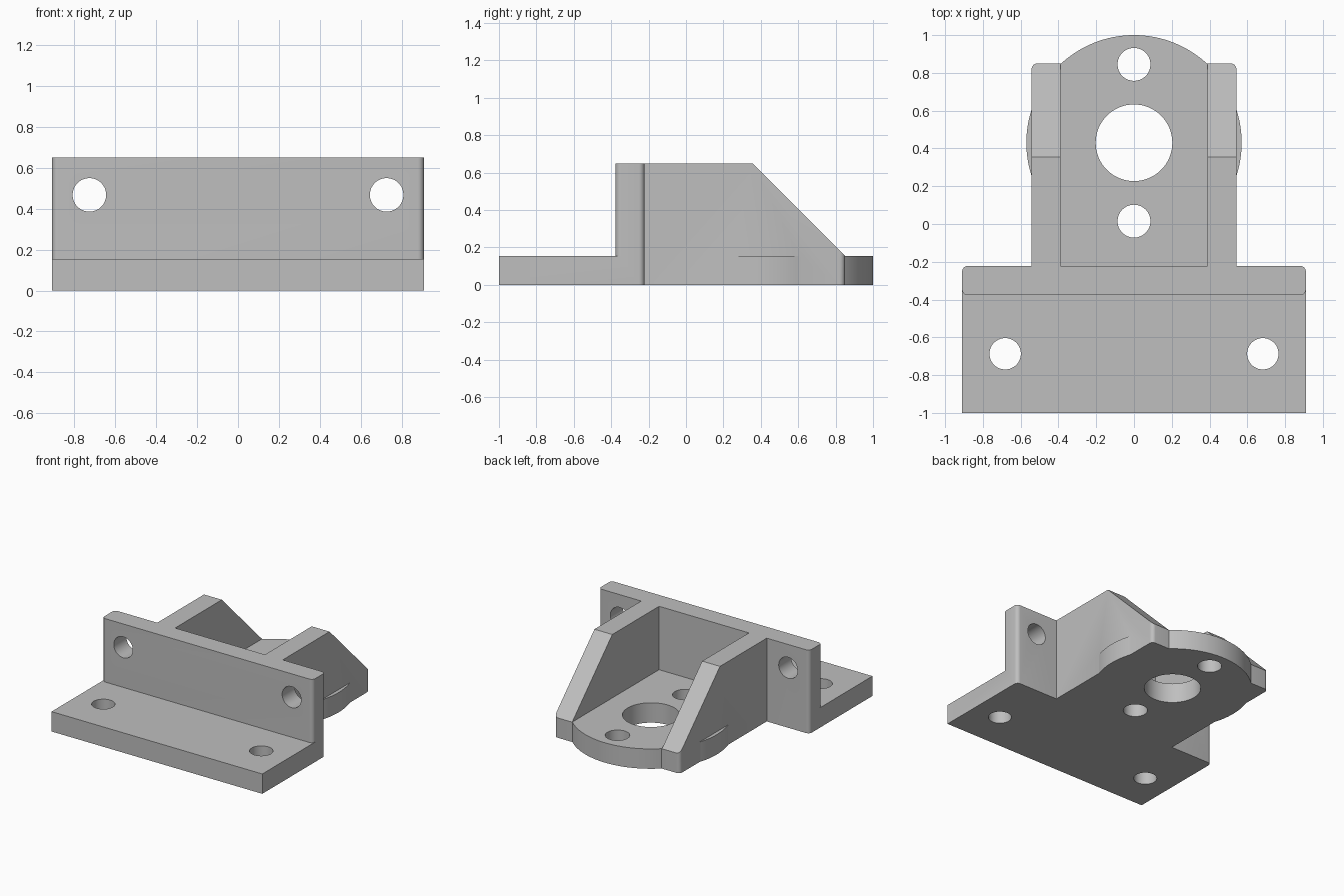
import bpy, bmesh, math
from mathutils import Matrix, Vector

cube = bpy.data.objects.get("Cube")
if cube:
    bpy.data.objects.remove(cube, do_unlink=True)

PLATE = 0.155          # plate thickness
TOP = 0.65             # height of wall and ribs
ROUND = 0.03           # corner rounding
DISC_Y = 0.43          # centre of the round boss

grey = bpy.data.materials.new("plain grey")
grey.use_nodes = True
grey.diffuse_color = (0.52, 0.52, 0.52, 1)
grey.node_tree.nodes["Principled BSDF"].inputs["Base Color"].default_value = grey.diffuse_color


def add_object(name, bm):
    bmesh.ops.recalc_face_normals(bm, faces=bm.faces)
    mesh = bpy.data.meshes.new(name)
    bm.to_mesh(mesh)
    bm.free()
    mesh.materials.append(grey)
    obj = bpy.data.objects.new(name, mesh)
    bpy.context.collection.objects.link(obj)
    return obj


def prism(name, outline, depth, rounded=None):
    """Extrude an outline by a vector; round the upright edges picked by a test."""
    bm = bmesh.new()
    face = bm.faces.new([bm.verts.new(p) for p in outline])
    ext = bmesh.ops.extrude_face_region(bm, geom=[face])
    moved = [g for g in ext["geom"] if isinstance(g, bmesh.types.BMVert)]
    bmesh.ops.translate(bm, verts=moved, vec=depth)
    if rounded:
        def upright(e):
            d = e.verts[0].co - e.verts[1].co
            return abs(d.x) + abs(d.y) < 1e-5
        edges = [e for e in bm.edges
                 if upright(e) and rounded((e.verts[0].co + e.verts[1].co) / 2)]
        bmesh.ops.bevel(bm, geom=edges, offset=ROUND, segments=6,
                        profile=0.5, affect='EDGES')
    return add_object(name, bm)


def box(name, x, y0, y1, height, rounded=None):
    outline = [(-x, y0, 0), (x, y0, 0), (x, y1, 0), (-x, y1, 0)]
    return prism(name, outline, Vector((0, 0, height)), rounded)


def cylinder(name, centre, radius, depth, segments=64, along_y=False):
    bm = bmesh.new()
    turn = Matrix.Rotation(math.pi / 2, 4, 'X') if along_y else Matrix()
    bmesh.ops.create_cone(bm, cap_ends=True, segments=segments, radius1=radius,
                          radius2=radius, depth=depth,
                          matrix=Matrix.Translation(centre) @ turn)
    return add_object(name, bm)


def combine(target, tool, operation):
    """Apply one boolean and discard the tool."""
    mod = target.modifiers.new("join", 'BOOLEAN')
    mod.operation, mod.solver, mod.object = operation, 'EXACT', tool
    graph = bpy.context.evaluated_depsgraph_get()
    mesh = bpy.data.meshes.new_from_object(target.evaluated_get(graph))
    target.modifiers.clear()
    target.data = mesh
    bpy.data.objects.remove(tool, do_unlink=True)


# Upright wall with rounded corners, and the mounting plate in front of it
bracket = box("mounting_bracket", 0.91, -0.377, -0.222, TOP, lambda c: True)
combine(bracket, box("front_plate", 0.91, -1.0, -0.3, PLATE), 'UNION')

# Floor between the ribs, and the round boss under it
combine(bracket, box("floor", 0.45, -0.3, 0.85, PLATE), 'UNION')
combine(bracket, cylinder("round_boss", (0, DISC_Y, PLATE / 2), 0.57, PLATE, 128), 'UNION')

# Sloping side ribs, rounded on the outer back corner
for side in (-1, 1):
    inner, outer = side * 0.388, side * 0.542
    profile = [(-0.3, 0), (0.85, 0), (0.85, PLATE), (0.355, TOP), (-0.3, TOP)]
    rib = prism("side_rib", [(inner, y, z) for y, z in profile],
                Vector((outer - inner, 0, 0)),
                lambda c: abs(c.x) > 0.5 and c.y > 0.8)
    combine(bracket, rib, 'UNION')

# Drilled holes through the floor, plate and wall
holes = [((0, DISC_Y, 0), 0.203, False),
         ((0, DISC_Y - 0.415, 0), 0.087, False),
         ((0, DISC_Y + 0.415, 0), 0.087, False)]
for side in (-1, 1):
    holes.append(((side * 0.682, -0.687, 0), 0.083, False))
    holes.append(((side * 0.727, -0.3, 0.468), 0.082, True))
for centre, radius, along_y in holes:
    combine(bracket, cylinder("drill", centre, radius, 0.5, 64, along_y), 'DIFFERENCE')

# Merge flat faces left by the joins
bm = bmesh.new()
bm.from_mesh(bracket.data)
bmesh.ops.remove_doubles(bm, verts=bm.verts, dist=1e-5)
bmesh.ops.dissolve_limit(bm, angle_limit=math.radians(0.5),
                         verts=bm.verts, edges=bm.edges)
bm.to_mesh(bracket.data)
bm.free()

bpy.ops.object.select_all(action='DESELECT')
bracket.select_set(True)
bpy.context.view_layer.objects.active = bracket
bpy.ops.object.shade_smooth_by_angle(angle=math.radians(30))
